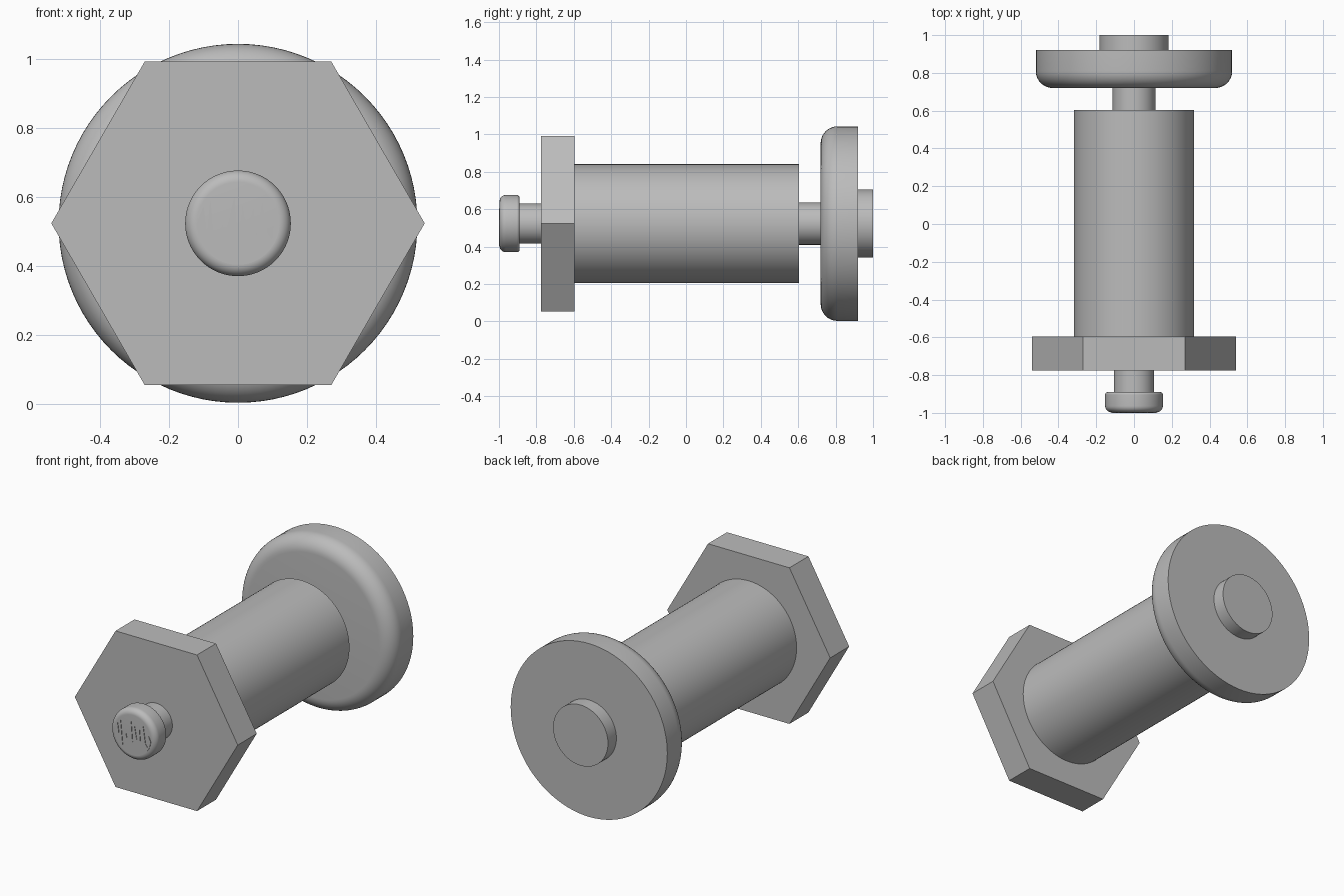
import bpy, bmesh, math
from mathutils import Matrix, Vector

old = bpy.data.objects.get("Cube")
if old:
    bpy.data.objects.remove(old, do_unlink=True)

AXIS_Z = 0.523
SIDES = 96

grey = bpy.data.materials.new("plain grey")
grey.use_nodes = True
tone = (0.5, 0.5, 0.5, 1)
grey.diffuse_color = tone
grey.node_tree.nodes["Principled BSDF"].inputs["Base Color"].default_value = tone


def finish(name, bm, smooth=True):
    """Turn a bmesh into a shaded object."""
    bmesh.ops.remove_doubles(bm, verts=bm.verts, dist=1e-5)
    bmesh.ops.recalc_face_normals(bm, faces=bm.faces)
    mesh = bpy.data.meshes.new(name)
    bm.to_mesh(mesh)
    bm.free()
    obj = bpy.data.objects.new(name, mesh)
    bpy.context.collection.objects.link(obj)
    mesh.materials.append(grey)
    if smooth:
        bpy.ops.object.select_all(action="DESELECT")
        obj.select_set(True)
        bpy.context.view_layer.objects.active = obj
        bpy.ops.object.shade_smooth_by_angle(angle=math.radians(35))
    return obj


def turned(name, radius, front, back, front_round=0, back_round=0, sides=SIDES):
    """Solid of revolution along y, with optional rounded rims."""
    profile = [(0, front)]
    for y, rim, way in ((front, front_round, 1), (back, back_round, -1)):
        steps = 10 if rim else 0
        arc = []
        for i in range(steps + 1):
            a = math.pi / 2 * i / max(steps, 1)
            arc.append((radius - rim + rim * math.sin(a), y + way * rim * (1 - math.cos(a))))
        profile += arc if way == 1 else arc[::-1]
    profile.append((0, back))
    bm = bmesh.new()
    verts = [bm.verts.new((r, y, AXIS_Z)) for r, y in profile]
    edges = [bm.edges.new(pair) for pair in zip(verts, verts[1:])]
    bmesh.ops.spin(bm, geom=verts + edges, cent=(0, 0, AXIS_Z), axis=(0, 1, 0),
                   angle=math.tau, steps=sides, use_duplicate=False)
    return finish(name, bm, sides > 6)


# Push button and its stem
turned("button_head", 0.153, -0.997, -0.89, 0.034, 0.014)
turned("button_stem", 0.107, -0.9, -0.77)

# Hexagonal flange, points to the left and right
turned("hex_flange", 0.541, -0.775, -0.595, sides=6)

# Barrel and rear shaft
turned("barrel", 0.318, -0.6, 0.603)
turned("rear_shaft", 0.113, 0.6, 0.725)

# Rounded disc with a boss on its back
turned("rear_disc", 0.52, 0.72, 0.92, 0.09)
turned("rear_boss", 0.182, 0.91, 1)

# Thin jagged inlay on the button: a half disc with a wavy upper edge
wave = [(-.12, 0), (-.1, .05), (-.09, -.02), (-.08, .07), (-.066, -.075),
        (-.045, 0), (-.037, -.03), (-.01, .08), (0, -.05), (.013, .055),
        (.027, -.02), (.045, .05), (.053, -.045), (.07, .07), (.085, -.03),
        (.1, -.05), (.107, .02), (.12, -.01)]
rim = [(.12 * math.cos(a), -.12 * math.sin(a))
       for a in (math.pi * i / 32 for i in range(2, 32))]
bm = bmesh.new()
face = bm.faces.new([bm.verts.new((x, -1, AXIS_Z + z)) for x, z in wave + rim])
solid = bmesh.ops.extrude_face_region(bm, geom=[face], use_keep_orig=True)
moved = [g for g in solid["geom"] if isinstance(g, bmesh.types.BMVert)]
bmesh.ops.translate(bm, verts=moved, vec=(0, 0.005, 0))
finish("button_inlay", bm, False)
